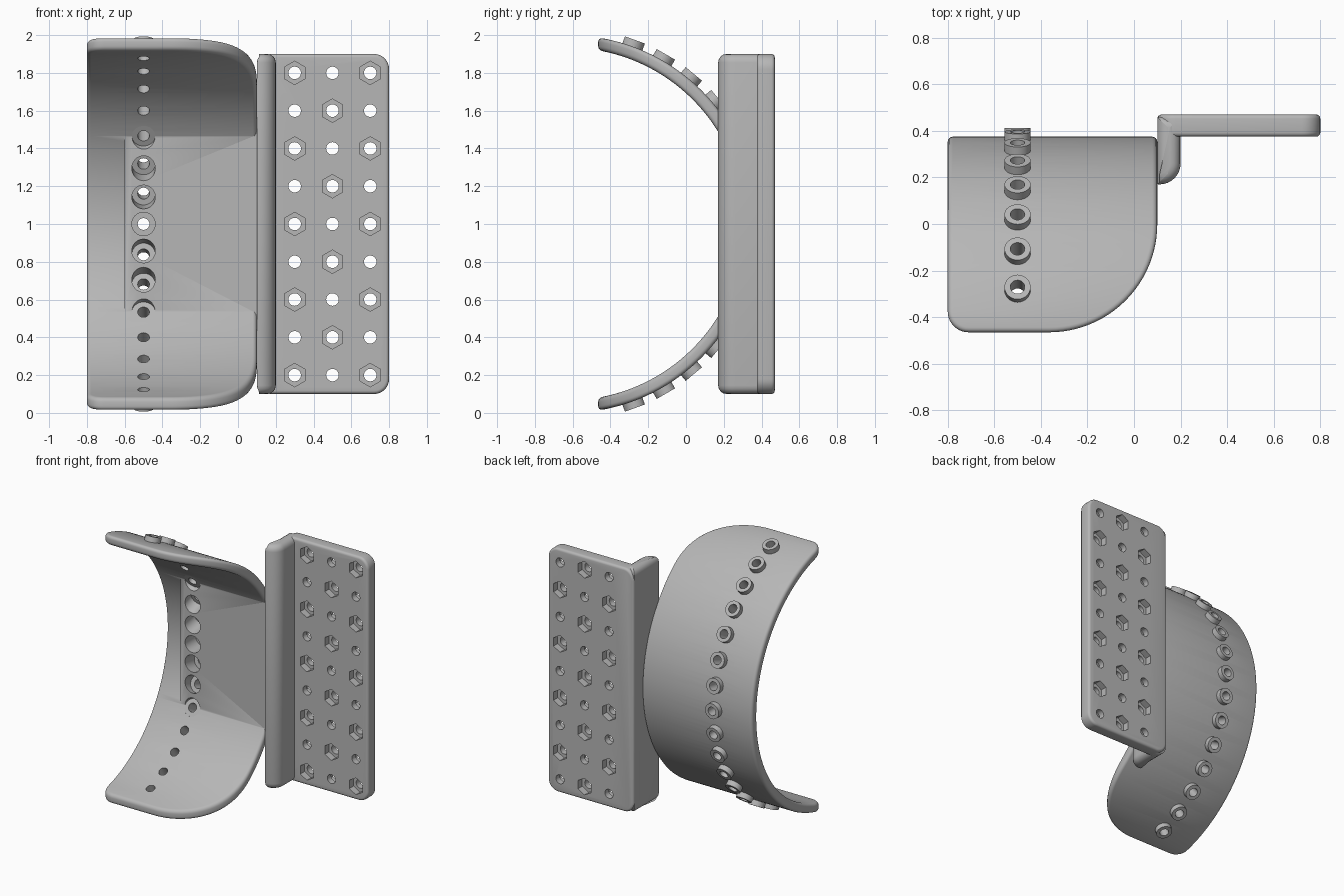
import bpy, bmesh
from math import sin, cos, pi, acos, radians, sqrt
from mathutils import Matrix, Vector

cube = bpy.data.objects.get("Cube")
if cube:
    bpy.data.objects.remove(cube, do_unlink=True)

grey = bpy.data.materials.new("plain grey")
grey.use_nodes = True
GREY = (0.47, 0.47, 0.47, 1)
grey.diffuse_color = GREY
grey.node_tree.nodes["Principled BSDF"].inputs["Base Color"].default_value = GREY

AXIS_Y, R_IN, R_OUT = -0.625, 0.933, 1.0   # axis of the curved shell (at z = 1)
BOSS_X = -0.5


def finish(bm, name):
    bmesh.ops.recalc_face_normals(bm, faces=bm.faces)
    mesh = bpy.data.meshes.new(name)
    bm.to_mesh(mesh)
    bm.free()
    mesh.materials.append(grey)
    obj = bpy.data.objects.new(name, mesh)
    bpy.context.scene.collection.objects.link(obj)
    return obj


def combine(obj, other, operation):
    """Apply a boolean and discard the second object."""
    mod = obj.modifiers.new("boolean", 'BOOLEAN')
    mod.operation, mod.solver, mod.object = operation, 'EXACT', other
    bpy.context.view_layer.update()
    graph = bpy.context.evaluated_depsgraph_get()
    mesh = bpy.data.meshes.new_from_object(obj.evaluated_get(graph))
    obj.modifiers.clear()
    obj.data = mesh
    bpy.data.objects.remove(other, do_unlink=True)


def pegs(name, ends, radius, sides=32):
    """Many cylinders in one mesh, each between two points."""
    bm = bmesh.new()
    for a, b in ends:
        a, b = Vector(a), Vector(b)
        turn = (b - a).to_track_quat('Z', 'Y').to_matrix().to_4x4()
        bmesh.ops.create_cone(bm, cap_ends=True, segments=sides, radius1=radius, radius2=radius,
                              depth=(b - a).length, matrix=Matrix.Translation((a + b) / 2) @ turn)
    return finish(bm, name)


def rounded_outline(u0, u1, v0, v1, radii, d):
    """Rectangle inset by d, corners counter-clockwise from low u, low v."""
    points = []
    for k, r in enumerate(radii):
        r = max(r - d, 0.001)
        u = u0 + d + r if k in (0, 3) else u1 - d - r
        v = v0 + d + r if k in (0, 1) else v1 - d - r
        for i in range(9):
            a = pi + k * pi / 2 + i * pi / 16
            points.append((u + r * cos(a), v + r * sin(a)))
    return points


def edge_layers(h0, h1, b, n=4):
    """Height and inset of every layer of a slab with rounded rims."""
    steps = [(b * (1 - sin(i * pi / 2 / n)), b * (1 - cos(i * pi / 2 / n))) for i in range(n + 1)]
    low = [(h0 + up, inset) for inset, up in steps]
    high = [(h1 - up, inset) for inset, up in reversed(steps)]
    return low + high


def slab(name, rect, radii, h0, h1, b, place):
    bm = bmesh.new()
    rings = [[bm.verts.new(place(u, v, h)) for u, v in rounded_outline(*rect, radii, d)]
             for h, d in edge_layers(h0, h1, b)]
    for lo, hi in zip(rings, rings[1:]):
        for i in range(len(lo)):
            bm.faces.new((lo[i - 1], lo[i], hi[i], hi[i - 1]))
    bm.faces.new(rings[0])
    bm.faces.new(rings[-1])
    return finish(bm, name)


def shell_rows(r, d):
    """Left and right rim points of the shell at one radius, from bottom tip to top tip."""
    rows = []
    big, small = 0.465 - d, 0.09 - d
    for i in range(25):
        a = pi / 2 * (1 - i / 24)
        y = -big * sin(a)
        drop = max(0, -0.375 - y)
        left = -0.71 - sqrt(max(0, small ** 2 - drop ** 2))
        rows.append((left, -0.365 + big * cos(a), acos((y - AXIS_Y) / r)))
    last = rows[-1]
    rows += [(last[0], last[1], last[2] * (1 - i / 24)) for i in range(1, 25)]
    rows = [(a, b, -t) for a, b, t in rows] + [row for row in reversed(rows[:-1])]
    return [[(x, AXIS_Y + r * cos(t), 1 + r * sin(t)) for x in (a, b)] for a, b, t in rows]


# Curved shell with rounded rims
bm = bmesh.new()
layers = []
for r, d in edge_layers(R_IN, R_OUT, 0.022):
    layers.append([[bm.verts.new(p) for p in row] for row in shell_rows(r, d)])
for layer in (layers[0], layers[-1]):
    for a, b in zip(layer, layer[1:]):
        bm.faces.new((a[0], a[1], b[1], b[0]))
for lo, hi in zip(layers, layers[1:]):
    loop_lo = [row[0] for row in lo] + [row[1] for row in reversed(lo)]
    loop_hi = [row[0] for row in hi] + [row[1] for row in reversed(hi)]
    for i in range(len(loop_lo)):
        bm.faces.new((loop_lo[i - 1], loop_lo[i], loop_hi[i], loop_hi[i - 1]))
shell = finish(bm, "curved_shell")


def radial(r, angle):
    t = radians(angle)
    return (BOSS_X, AXIS_Y + r * cos(t), 1 + r * sin(t))


# Flat pad filling the hollow of the shell
bm = bmesh.new()
mid, front = 0.967, 0.185
half = acos((front - AXIS_Y) / mid)
arc = [half * (i / 12 - 1) for i in range(25)]
ends = [[bm.verts.new((x, AXIS_Y + mid * cos(t), 1 + mid * sin(t))) for t in arc] for x in (-0.6, 0.11)]
for ring in ends:
    bm.faces.new(ring)
for i in range(len(arc)):
    bm.faces.new((ends[0][i - 1], ends[0][i], ends[1][i], ends[1][i - 1]))
pad = finish(bm, "flat_pad")
combine(shell, pad, 'UNION')

# Row of bosses, their holes and the wide recesses through the pad
angles = range(-70, 71, 10)
combine(shell, pegs("recesses", [(radial(0.75, a), radial(R_IN, a)) for a in range(-30, 31, 10)],
                    0.062), 'DIFFERENCE')
combine(shell, pegs("bosses", [(radial(0.965, a), radial(1.037, a)) for a in angles], 0.056), 'UNION')
combine(shell, pegs("boss_holes", [(radial(0.85, a), radial(1.1, a)) for a in angles],
                    0.031), 'DIFFERENCE')

# Side wall and mounting plate
wall = slab("side_wall", (0.1, 0.2, 0.17, 0.46), (0.005, 0.09, 0.005, 0.005), 0.1, 1.9, 0.045,
            lambda u, v, h: (u, v, h))
plate = slab("mounting_plate", (0.1, 0.8, 0.1, 1.9), (0.08,) * 4, 0.375, 0.47, 0.018,
             lambda u, v, h: (u, h, v))

# Hexagonal pockets alternate between the two faces of the plate
grid = [(0.3 + 0.2 * i, 0.2 + 0.2 * j, (i + j) % 2) for i in range(3) for j in range(9)]
pockets = []
for x, z, back in grid:
    y0, y1 = (0.42, 0.52) if back else (0.32, 0.425)
    pockets.append(((x, y0, z), (x, y1, z)))
combine(plate, pegs("hex_pockets", pockets, 0.062, 6), 'DIFFERENCE')
combine(plate, pegs("plate_holes", [((x, 0.3, z), (x, 0.55, z)) for x, z, _ in grid],
                    0.033), 'DIFFERENCE')

# Smooth shading with sharp edges kept
for obj in (shell, wall, plate):
    bpy.ops.object.select_all(action='DESELECT')
    obj.select_set(True)
    bpy.context.view_layer.objects.active = obj
    bpy.ops.object.shade_smooth_by_angle(angle=radians(30))
